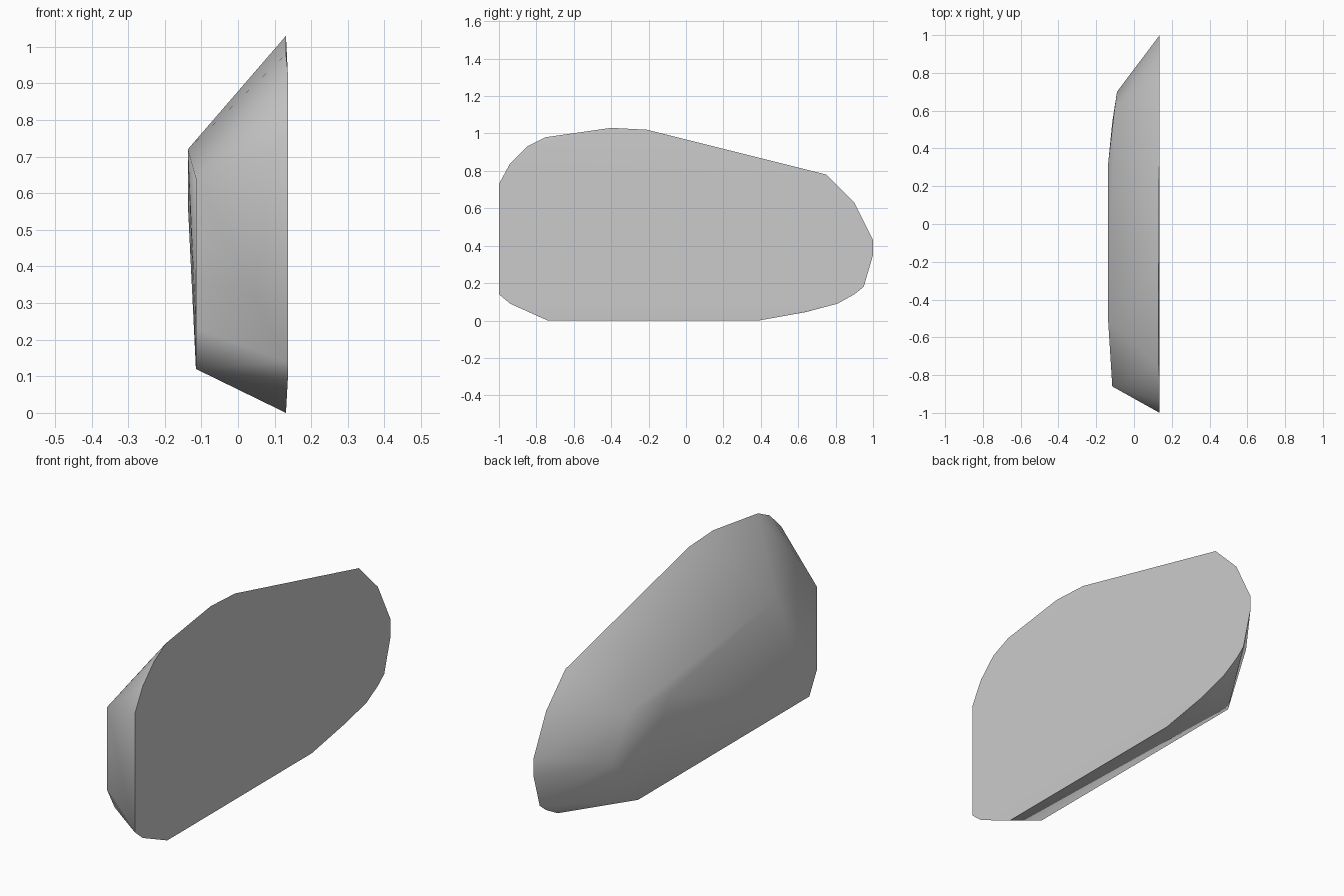
import bpy
import bmesh
import math

default_cube = bpy.data.objects.get("Cube")
if default_cube:
    bpy.data.objects.remove(default_cube, do_unlink=True)


def make_material(name, color):
    material = bpy.data.materials.new(name)
    material.use_nodes = True
    material.diffuse_color = color
    material.node_tree.nodes["Principled BSDF"].inputs["Base Color"].default_value = color
    return material


def hull_object(name, points, material):
    """Wrap a convex skin around the points and shade its soft bevels smooth."""
    bm = bmesh.new()
    for point in points:
        bm.verts.new(point)
    result = bmesh.ops.convex_hull(bm, input=bm.verts)
    loose = [v for v in bm.verts if not v.link_faces]
    bmesh.ops.delete(bm, geom=loose, context="VERTS")
    bmesh.ops.recalc_face_normals(bm, faces=bm.faces)
    mesh = bpy.data.meshes.new(name)
    bm.to_mesh(mesh)
    bm.free()
    mesh.materials.append(material)
    obj = bpy.data.objects.new(name, mesh)
    bpy.context.collection.objects.link(obj)
    bpy.ops.object.select_all(action="DESELECT")
    obj.select_set(True)
    bpy.context.view_layer.objects.active = obj
    bpy.ops.object.shade_smooth_by_angle(angle=math.radians(40))
    return obj


# Broad rim on the left side, as (y, z)
rim = [(-1, .73), (-.94, .84), (-.85, .93), (-.75, .98), (-.4, 1.03), (-.21, 1.02),
       (.75, .78), (.9, .63), (1, .43), (1, .35), (.95, .18), (.9, .14), (.81, .09),
       (.64, .045), (.39, 0), (-.74, 0), (-.94, .09), (-1, .14)]

# The rim face bulges very slightly between its top and bottom edges
rim_points = [(.136 if .05 < z < .95 else .131, y, z) for y, z in rim]

# Smaller plateau on the right side, as (x, y, z)
plateau_points = [(-.115, -.86, .64), (-.137, -.51, .72), (-.137, .32, .57),
                  (-.104, .6, .57), (-.09, .7, .36), (-.115, .54, .12),
                  (-.115, -.8, .12), (-.115, -.86, .23)]

grey = make_material("plain grey", (.6, .6, .6, 1))
hull_object("bevelled_panel", rim_points + plateau_points, grey)
